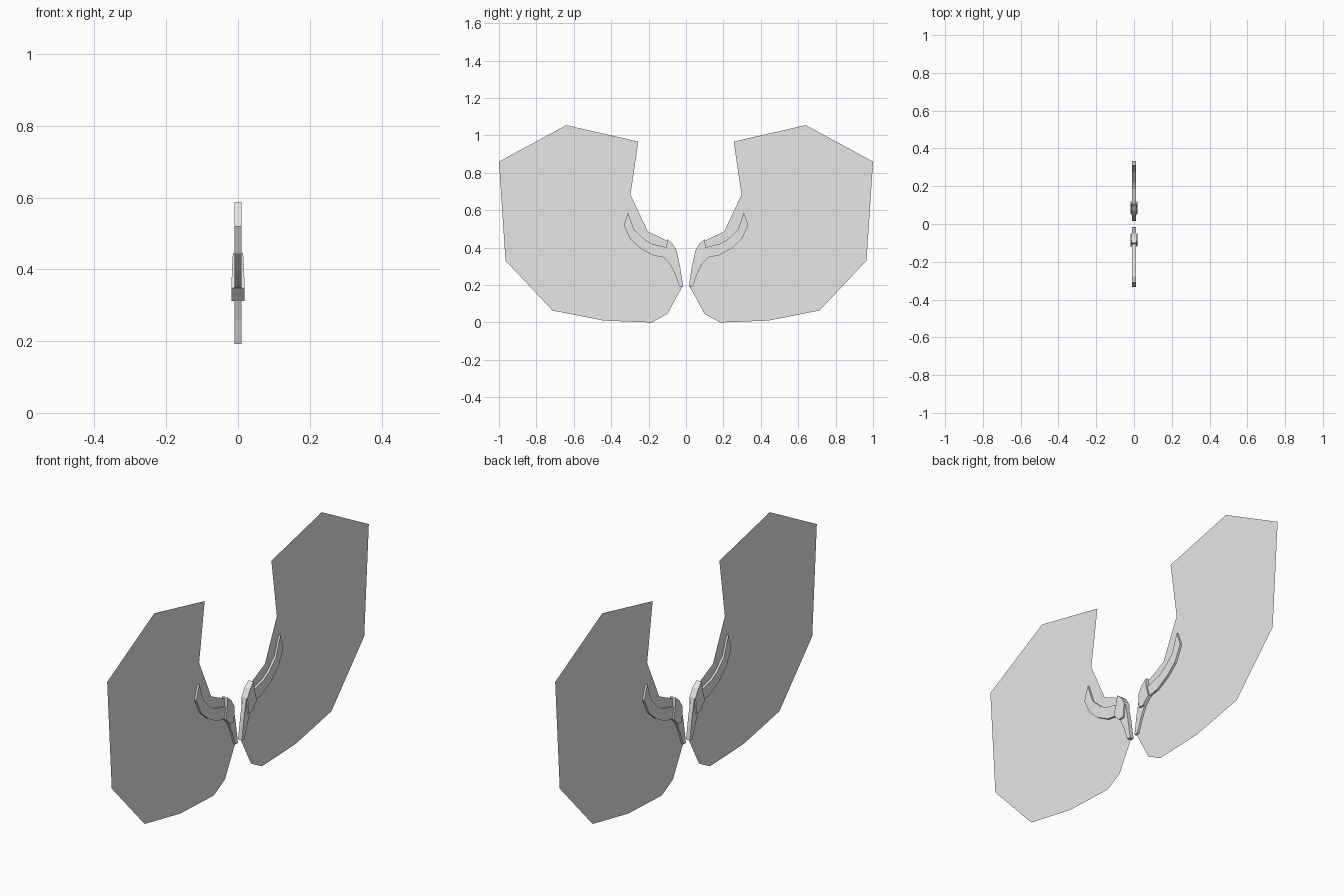
import bpy, bmesh

if "Cube" in bpy.data.objects:
    bpy.data.objects.remove(bpy.data.objects["Cube"])

grey = bpy.data.materials.new("pale_grey")
grey.diffuse_color = (0.8, 0.8, 0.8, 1)
grey.use_nodes = True
grey.node_tree.nodes["Principled BSDF"].inputs["Base Color"].default_value = grey.diffuse_color


def build(name, outline, side, widths=None):
    """Side profile of (y, z) points; flat sheet, or a solid with a half width per point."""
    bm = bmesh.new()
    if widths is None:
        bm.faces.new([bm.verts.new((0, y * side, z)) for y, z in outline])
    else:
        near = [bm.verts.new((w, y * side, z)) for (y, z), w in zip(outline, widths)]
        far = [bm.verts.new((-w, y * side, z)) for (y, z), w in zip(outline, widths)]
        bm.faces.new(near)
        bm.faces.new(far[::-1])
        n = len(near)
        for i in range(n):
            j = (i + 1) % n
            bm.faces.new((near[j], near[i], far[i], far[j]))
        bmesh.ops.recalc_face_normals(bm, faces=bm.faces)
    mesh = bpy.data.meshes.new(name)
    bm.to_mesh(mesh)
    bm.free()
    mesh.materials.append(grey)
    obj = bpy.data.objects.new(name, mesh)
    bpy.context.collection.objects.link(obj)


# Feather sheet outline
sheet = [(.255, .967), (.64, 1.055), (1, .86), (.965, .331), (.714, .064),
         (.44, .01), (.184, 0), (.10, .045), (.018, .195), (.035, .30),
         (.052, .385), (.075, .425), (.205, .487), (.297, .684)]

# Arm bones, from tip to root
hand = [(.31, .588), (.333, .519), (.297, .444), (.243, .396), (.222, .444), (.278, .497)]
forearm = [(.222, .444), (.243, .396), (.175, .358), (.12, .348), (.10, .40), (.185, .422)]
elbow = [(.10, .445), (.105, .40), (.12, .348), (.085, .312), (.055, .312),
         (.05, .385), (.072, .422)]
elbow_widths = [.014, .017, .018, .018, .018, .016, .015]
upper_arm = [(.05, .385), (.085, .312), (.06, .26), (.035, .192), (.015, .192), (.03, .29)]

# Left and right wings
for label, side in (("front", -1), ("back", 1)):
    build(label + "_feather_sheet", sheet, side)
    build(label + "_hand", hand, side, [.01] * 6)
    build(label + "_forearm", forearm, side, [.01] * 6)
    build(label + "_elbow", elbow, side, elbow_widths)
    build(label + "_upper_arm", upper_arm, side, [.01] * 6)
